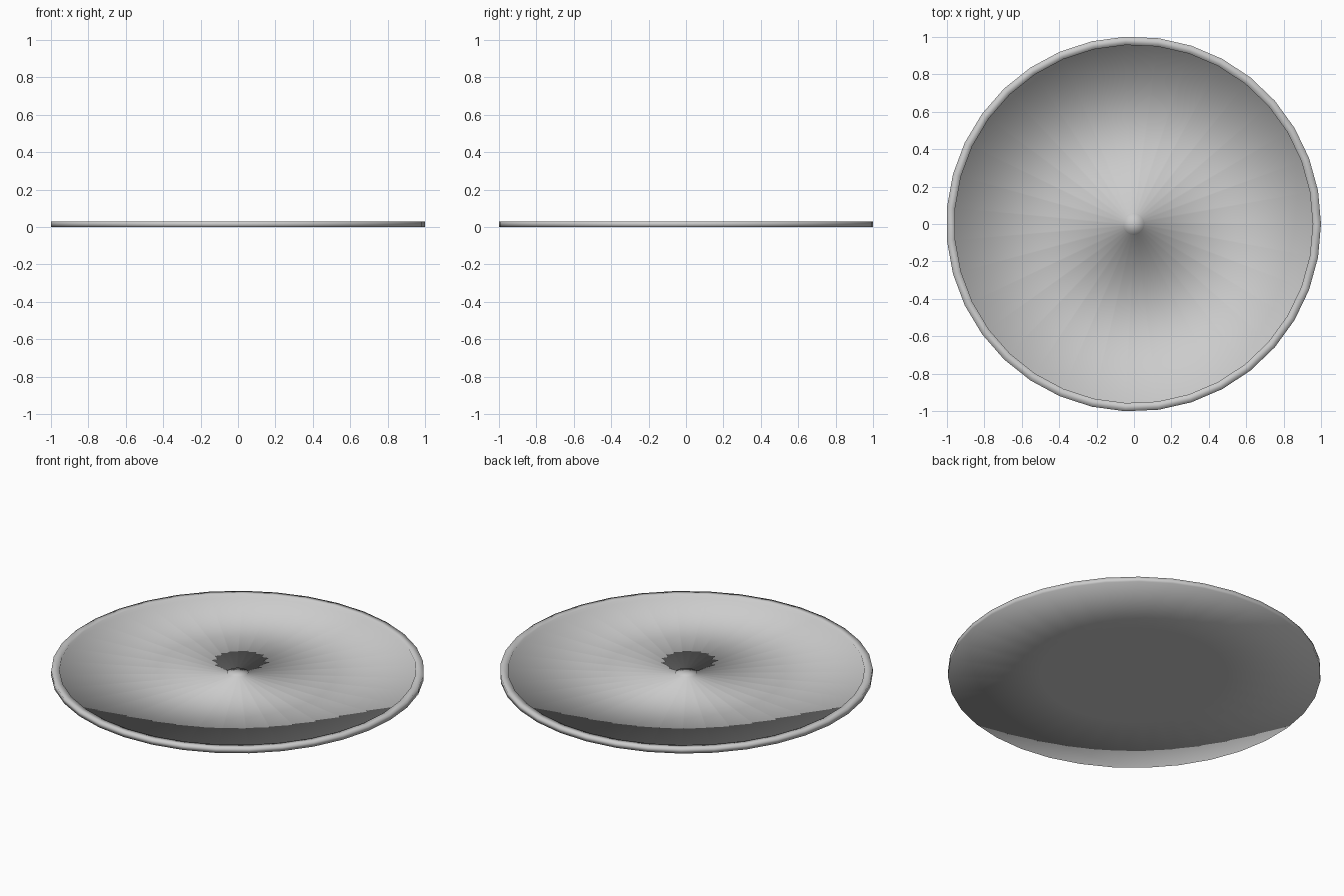
import bpy
import bmesh
from math import tau
from mathutils import Vector

default_cube = bpy.data.objects.get("Cube")
if default_cube:
    bpy.data.objects.remove(default_cube, do_unlink=True)

SIDES = 35

# Single flat colour
grey = bpy.data.materials.new("pale_grey")
grey.use_nodes = True
colour = (0.6, 0.6, 0.6, 1)
grey.diffuse_color = colour
grey.node_tree.nodes["Principled BSDF"].inputs["Base Color"].default_value = colour


def lathe(name, profile):
    """Revolve a (radius, height) profile about the z axis."""
    bm = bmesh.new()
    points = [bm.verts.new((r, 0, z)) for r, z in profile]
    edges = [bm.edges.new(pair) for pair in zip(points, points[1:])]
    bmesh.ops.spin(bm, geom=points + edges, cent=(0, 0, 0), axis=(0, 0, 1),
                   angle=tau, steps=SIDES)
    bmesh.ops.remove_doubles(bm, verts=bm.verts, dist=0.0005)
    bmesh.ops.recalc_face_normals(bm, faces=bm.faces)
    # An odd number of sides is slightly off centre in x
    middle = (max(v.co.x for v in bm.verts) + min(v.co.x for v in bm.verts)) / 2
    bmesh.ops.translate(bm, verts=bm.verts, vec=Vector((-middle, 0, 0)))
    for face in bm.faces:
        face.smooth = True
    mesh = bpy.data.meshes.new(name)
    bm.to_mesh(mesh)
    bm.free()
    mesh.materials.append(grey)
    obj = bpy.data.objects.new(name, mesh)
    bpy.context.collection.objects.link(obj)
    return obj


# Shallow round tray: flat underside, upright rim, flat floor, small raised hub
underside = [(0, 0), (0.5, 0), (1.001, 0)]
rim = [(1.001, 0.03), (0.957, 0.03), (0.957, 0.009)]
hub = [(0.058, 0.009), (0.058, 0.014), (0, 0.016)]
lathe("round_tray", underside + rim + hub)
